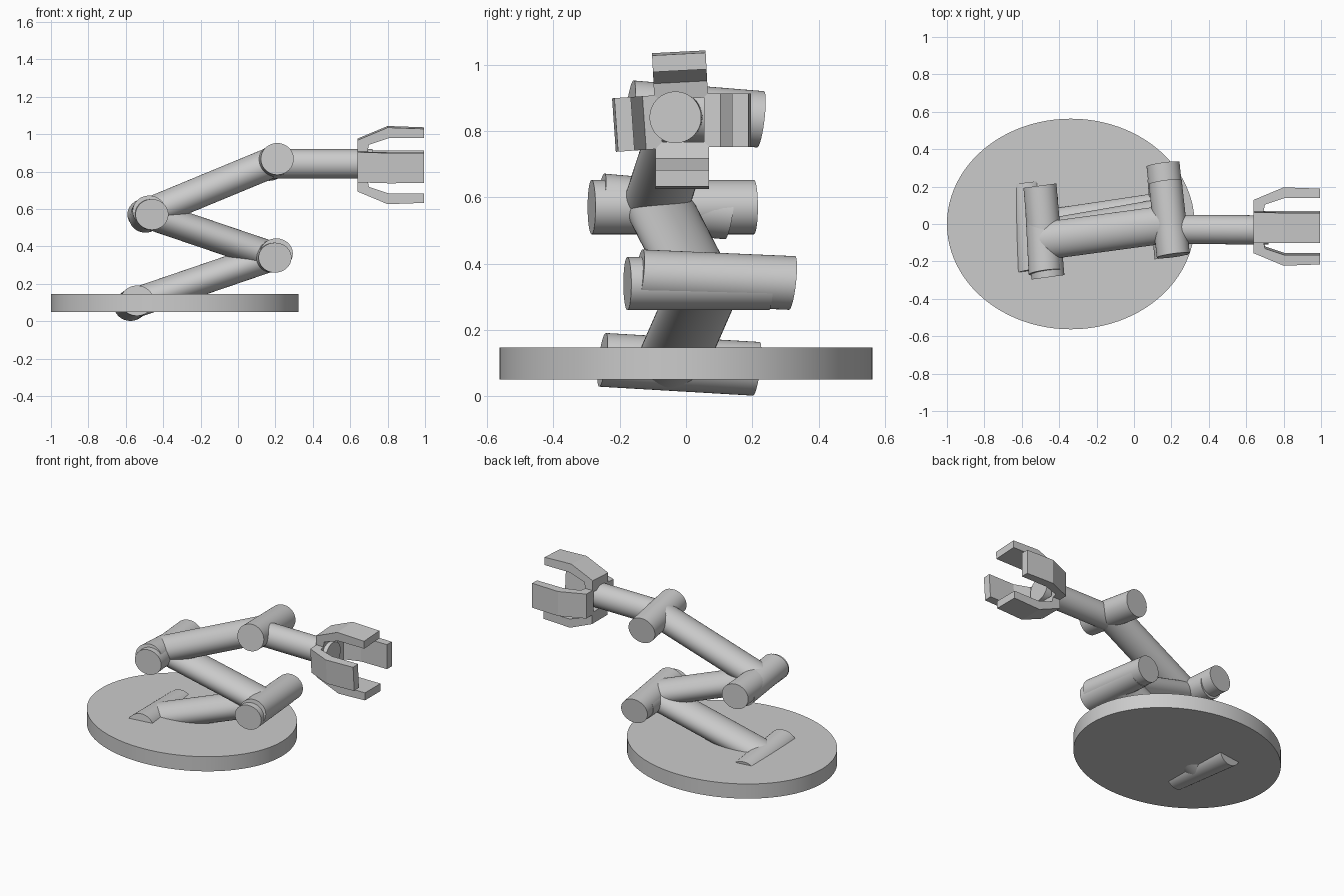
import bpy, bmesh, math
from mathutils import Matrix, Vector

cube = bpy.data.objects.get("Cube")
if cube:
    bpy.data.objects.remove(cube, do_unlink=True)

grey = bpy.data.materials.new("plain_grey")
grey.use_nodes = True
grey.diffuse_color = (0.6, 0.6, 0.6, 1)
grey.node_tree.nodes["Principled BSDF"].inputs["Base Color"].default_value = (0.6, 0.6, 0.6, 1)


def finish(bm, name, smooth=True):
    bmesh.ops.recalc_face_normals(bm, faces=bm.faces[:])
    mesh = bpy.data.meshes.new(name)
    bm.to_mesh(mesh)
    bm.free()
    mesh.materials.append(grey)
    obj = bpy.data.objects.new(name, mesh)
    bpy.context.collection.objects.link(obj)
    if smooth:
        bpy.ops.object.select_all(action='DESELECT')
        obj.select_set(True)
        bpy.context.view_layer.objects.active = obj
        bpy.ops.object.shade_smooth_by_angle(angle=math.radians(35))
    return obj


def rod(name, a, b, u, v, segments=64):
    """Cylinder from a to b whose elliptical caps are spanned by u and v."""
    a, b, u, v = map(Vector, (a, b, u, v))
    m = Matrix((u, v, b - a)).transposed().to_4x4()
    m.translation = (a + b) / 2
    bm = bmesh.new()
    bmesh.ops.create_cone(bm, cap_ends=True, segments=segments,
                          radius1=1, radius2=1, depth=1, matrix=m)
    return finish(bm, name)


def finger(name, angle, centre):
    """Bent claw extruded from its side profile, turned about the x axis."""
    profile = [(.64, .065), (.64, .14), (.80, .207), (.995, .2),
               (.995, .15), (.805, .15), (.70, .115), (.69, .065)]
    bm = bmesh.new()
    face = bm.faces.new([bm.verts.new((x, -.081, r)) for x, r in profile])
    side = bmesh.ops.extrude_face_region(bm, geom=[face])
    bmesh.ops.translate(bm, vec=(0, .162, 0),
                        verts=[g for g in side["geom"] if isinstance(g, bmesh.types.BMVert)])
    bm.transform(Matrix.Translation(centre) @ Matrix.Rotation(math.radians(angle), 4, 'X'))
    finish(bm, name, smooth=False)


# Oval base plate
rod("base_plate", (-.338, 0, .05), (-.338, 0, .147), (.662, 0, 0), (0, .563, 0), 96)

# Joint cylinders
across = (.088, .012, 0)
rod("base_joint", (-.54, -.252, .11), (-.575, .212, .083), across, (0, .01, .081))
rod("lower_elbow_inner", (.198, -.177, .34), (.16, .25, .34), across, (0, 0, .08))
rod("lower_elbow_outer", (.205, -.14, .362), (.155, .32, .342), across, (0, .009, .081))
rod("upper_elbow_inner", (-.475, -.258, .59), (-.495, .13, .556), across, (0, .012, .082))
rod("upper_elbow_outer", (-.46, -.285, .571), (-.503, .205, .571), across, (0, 0, .082))
rod("wrist_joint", (.21, -.168, .868), (.167, .225, .836), across, (0, .01, .085))

# Arm segments
rod("lower_arm", (-.555, -.045, .097), (.18, .065, .348), (-.01, .108, 0), (-.025, 0, .076))
rod("middle_arm", (.18, .035, .348), (-.48, -.08, .572), (-.01, .105, 0), (.025, 0, .074))
rod("upper_arm", (-.475, -.09, .578), (.19, 0, .853), (-.013, .1, 0), (-.03, 0, .077))
rod("wrist", (.19, -.028, .842), (.72, -.032, .842), (0, .078, 0), (0, 0, .078))

# Gripper claws
for label, angle in (("top", 3), ("right", 94), ("bottom", 180), ("left", 270)):
    finger(label + "_claw", angle, (0, -.011, .833))
